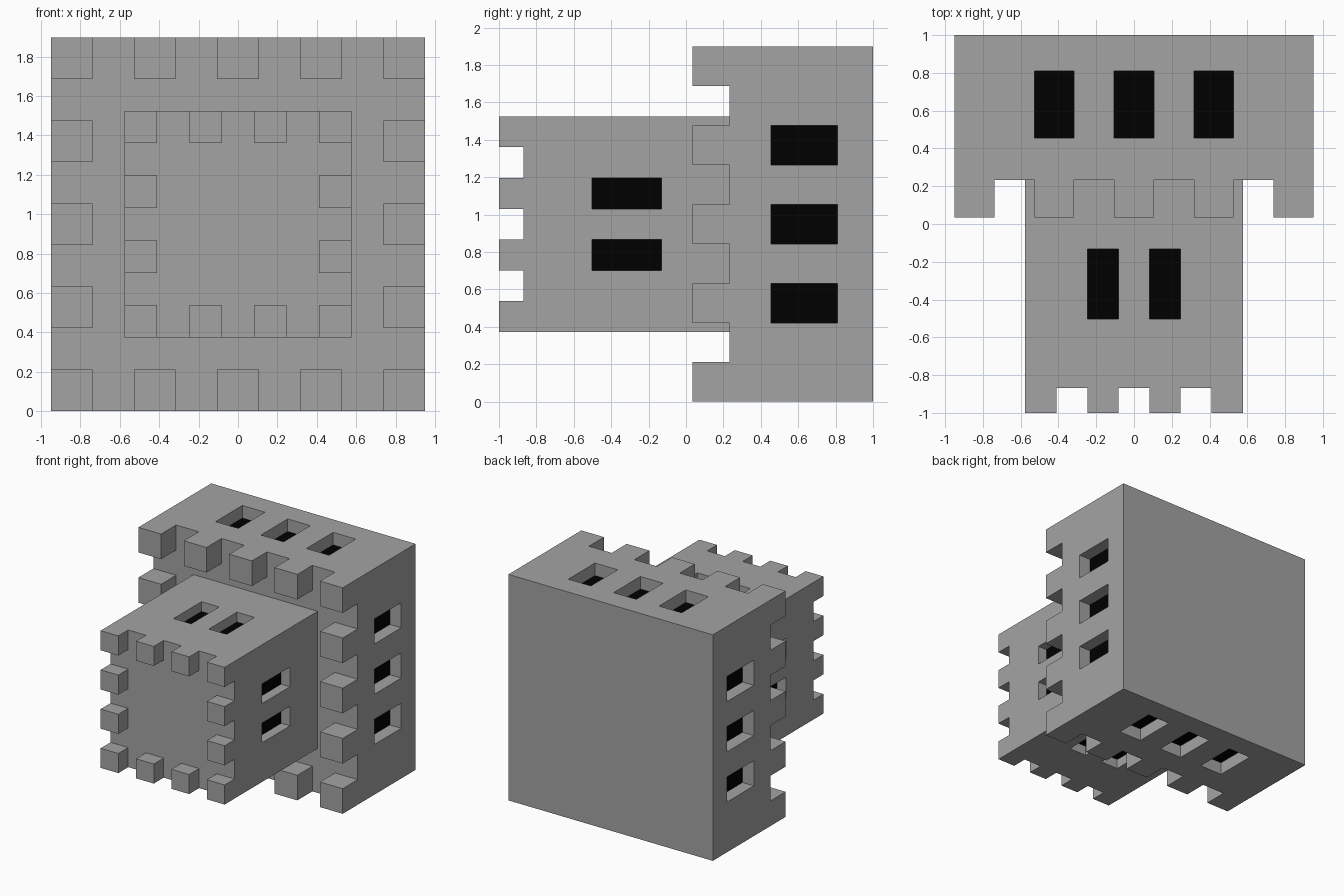
import bpy, bmesh
from math import pi
from mathutils import Matrix, Vector

if "Cube" in bpy.data.objects:
    bpy.data.objects.remove(bpy.data.objects["Cube"])

AXIS_Z = 0.949  # height of the tower's central axis


def material(name, grey):
    mat = bpy.data.materials.new(name)
    mat.diffuse_color = (grey, grey, grey, 1)
    mat.use_nodes = True
    mat.node_tree.nodes["Principled BSDF"].inputs["Base Color"].default_value = mat.diffuse_color
    return mat


stone = material("stone", 0.37)
dark = material("window_dark", 0.0)


def tower_tier(name, half, n, merlon_y, front_y, win_y0, win_y1, back_y):
    """Square tier lying along y: n x n cells in front, merlons and windows on even cells."""
    cell = 2 * half / n
    bm = bmesh.new()

    # front face as a grid of cells facing -y
    frame = Matrix.Translation((0, front_y, AXIS_Z)) @ Matrix.Rotation(pi / 2, 4, 'X')
    bmesh.ops.create_grid(bm, x_segments=n, y_segments=n, size=half, matrix=frame)
    front = list(bm.faces)

    def index(v):
        return int((v + half) / cell)

    # side walls in three bands, the middle one holding the windows
    edges = [e for e in bm.edges if e.is_boundary]
    bands, y = [], front_y
    for y_next in (win_y0, win_y1, back_y):
        geom = bmesh.ops.extrude_edge_only(bm, edges=edges)["geom"]
        verts = [g for g in geom if isinstance(g, bmesh.types.BMVert)]
        bmesh.ops.translate(bm, verts=verts, vec=(0, y_next - y, 0))
        bands.append([g for g in geom if isinstance(g, bmesh.types.BMFace)])
        edges = [e for e in bm.edges if e.is_boundary
                 and all(abs(v.co.y - y_next) < 1e-4 for v in e.verts)]
        y = y_next
    bmesh.ops.contextual_create(bm, geom=edges)

    # recessed dark windows
    for f in bands[1]:
        c = f.calc_center_median()
        x, z = c.x, c.z - AXIS_Z
        on_side = abs(x) > abs(z)
        k = index(z if on_side else x)
        if k % 2 == 0 and 0 < k < n - 1:
            inward = Vector((-x, 0, 0) if on_side else (0, 0, -z)).normalized()
            pane = bmesh.ops.extrude_discrete_faces(bm, faces=[f])["faces"][0]
            bmesh.ops.translate(bm, verts=pane.verts, vec=inward * cell / 2)
            pane.material_index = 1

    # merlons around the front rim
    rim = []
    for f in front:
        c = f.calc_center_median()
        i, k = index(c.x), index(c.z - AXIS_Z)
        if i % 2 == 0 and k % 2 == 0 and (i in (0, n - 1) or k in (0, n - 1)):
            rim.append(f)
    for f in bmesh.ops.extrude_discrete_faces(bm, faces=rim)["faces"]:
        bmesh.ops.translate(bm, verts=f.verts, vec=(0, merlon_y - front_y, 0))

    bmesh.ops.recalc_face_normals(bm, faces=bm.faces)
    mesh = bpy.data.meshes.new(name)
    bm.to_mesh(mesh)
    bm.free()
    mesh.materials.append(stone)
    mesh.materials.append(dark)
    obj = bpy.data.objects.new(name, mesh)
    bpy.context.collection.objects.link(obj)


tower_tier("wide_tier", 0.949, 9, 0.034, 0.233, 0.455, 0.81, 1.0)
tower_tier("narrow_tier", 0.576, 7, -1.0, -0.869, -0.503, -0.132, 0.233)
